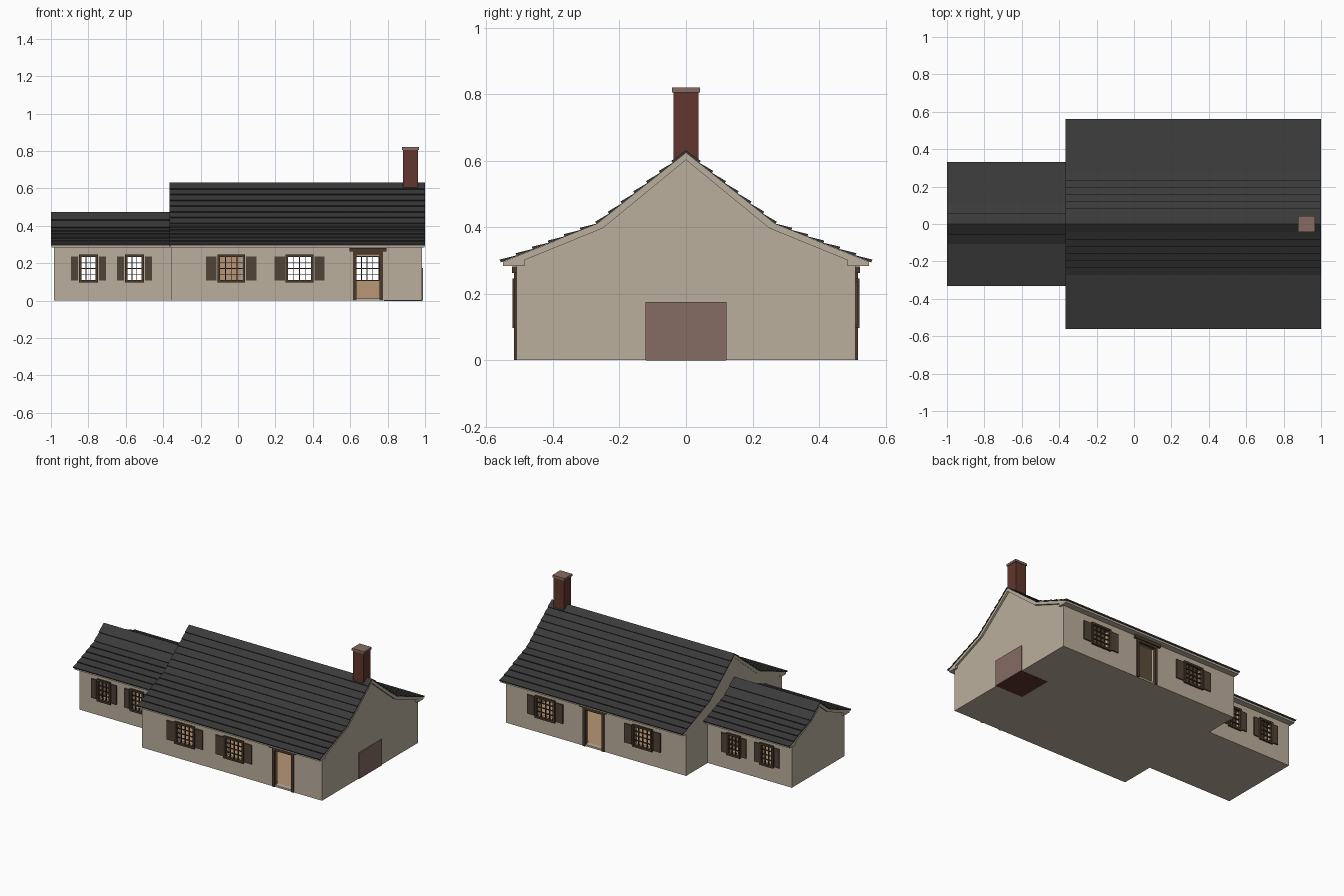
import bpy, bmesh, math
from mathutils import Matrix, Vector

if "Cube" in bpy.data.objects:
    bpy.data.objects.remove(bpy.data.objects["Cube"])


def material(name, r, g, b):
    m = bpy.data.materials.new(name)
    m.diffuse_color = (r, g, b, 1)
    m.use_nodes = True
    m.node_tree.nodes["Principled BSDF"].inputs["Base Color"].default_value = m.diffuse_color
    return m


PLASTER = material("beige plaster", 0.50, 0.43, 0.335)
INSIDE = material("tan interior", 0.48, 0.31, 0.18)
SLATE = material("dark slate", 0.042, 0.042, 0.042)
BRICK = material("red brick", 0.12, 0.037, 0.026)
STONE = material("pinkish stone", 0.235, 0.15, 0.125)
FRAME = material("dark brown wood", 0.07, 0.042, 0.025)
SHUTTER = material("shutter brown", 0.082, 0.056, 0.037)


def finish(bm, name, mat):
    bmesh.ops.recalc_face_normals(bm, faces=bm.faces)
    me = bpy.data.meshes.new(name)
    bm.to_mesh(me)
    bm.free()
    me.materials.append(mat)
    ob = bpy.data.objects.new(name, me)
    bpy.context.collection.objects.link(ob)
    return ob


def boxes(name, items, mat):
    """Object made of boxes given as (x0, x1, y0, y1, z0, z1)."""
    bm = bmesh.new()
    for x0, x1, y0, y1, z0, z1 in items:
        m = Matrix.Translation(((x0 + x1) / 2, (y0 + y1) / 2, (z0 + z1) / 2))
        m = m @ Matrix.Diagonal((abs(x1 - x0), abs(y1 - y0), abs(z1 - z0), 1))
        bmesh.ops.create_cube(bm, size=1, matrix=m)
    return finish(bm, name, mat)


def prisms(name, outlines, x0, x1, mat):
    """Extrude (y, z) outlines along x."""
    bm = bmesh.new()
    for pts in outlines:
        a = [bm.verts.new((x0, y, z)) for y, z in pts]
        b = [bm.verts.new((x1, y, z)) for y, z in pts]
        bm.faces.new(a)
        bm.faces.new(b)
        for i in range(len(a)):
            j = (i + 1) % len(a)
            bm.faces.new((a[i], a[j], b[j], b[i]))
    return finish(bm, name, mat)


def mirrored(half):
    return [half, [(-y, z) for y, z in half]]


def symmetric(half):
    """Full outline from a half that starts on the centre line."""
    return half + [(-y, z) for y, z in reversed(half[1:])]


def cut(ob, bounds):
    cutter = boxes("cutter", [bounds], PLASTER)
    cutter.hide_render = True
    mod = ob.modifiers.new("cut", 'BOOLEAN')
    mod.operation, mod.solver, mod.object = 'DIFFERENCE', 'EXACT', cutter
    bpy.context.view_layer.objects.active = ob
    bpy.ops.object.modifier_apply(modifier=mod.name)
    bpy.data.objects.remove(cutter, do_unlink=True)


def hollow(ob, room, wall_y, openings):
    """Hollow the house, cut openings (cx, half width, z0, z1, side), paint the room."""
    cut(ob, room)
    for cx, hw, z0, z1, s in openings:
        cut(ob, (cx - hw, cx + hw, s * (wall_y - 0.045), s * (wall_y + 0.05), z0, z1))
    ob.data.materials.clear()
    ob.data.materials.append(PLASTER)
    ob.data.materials.append(INSIDE)
    e = 0.001
    for p in ob.data.polygons:
        c = p.center
        p.material_index = int(room[0] - e < c.x < room[1] + e and room[2] - e < c.y < room[3] + e
                               and room[4] - e < c.z < room[5] + e)


def roof(name, line, rows, x0, x1, inner):
    """Beige board with boxed eaves, covered by stepped slate courses."""
    ey, ez = line[-1]
    board = line[:-1] + [(ey - 0.007, ez + 0.002), (ey - 0.007, 0.283), (inner[-1][0], 0.283)] + inner[::-1]
    prisms(name + "_board", mirrored(board), x0 + 0.004, x1 - 0.004, PLASTER)
    top = []
    for (p, q), n in zip(zip(line, line[1:]), rows):
        p, q = Vector(p), Vector(q)
        d = (q - p).normalized()
        nrm = Vector((-d.y, d.x))
        for i in range(n):
            top.append(tuple(p.lerp(q, i / n) + nrm * 0.002))
            top.append(tuple(p.lerp(q, (i + 1) / n) + nrm * 0.009))
    top[0] = (0, line[0][1] + 0.008)
    prisms(name + "_slates", mirrored(top + line[::-1]), x0, x1, SLATE)


def window(name, cx, hw, wall_y, s, cols, shutter_w):
    z0, z1, t = 0.097, 0.246, 0.013
    a, b = s * (wall_y - 0.01), s * (wall_y + 0.012)
    bars = [(cx - hw, cx - hw + t, a, b, z0, z1), (cx + hw - t, cx + hw, a, b, z0, z1),
            (cx - hw, cx + hw, a, b, z0, z0 + t), (cx - hw, cx + hw, a, b, z1 - t, z1)]
    a, b, m = s * (wall_y - 0.005), s * (wall_y + 0.004), 0.0022
    for i in range(1, cols):
        x = cx - hw + t + 2 * (hw - t) * i / cols
        bars.append((x - m, x + m, a, b, z0 + t, z1 - t))
    for i in range(1, 4):
        z = z0 + t + (z1 - z0 - 2 * t) * i / 4
        bars.append((cx - hw + t, cx + hw - t, a, b, z - m, z + m))
    boxes(name + "_frame", bars, FRAME)
    near, far = hw + 0.005, hw + 0.005 + shutter_w
    a, b = s * (wall_y - 0.002), s * (wall_y + 0.008)
    boxes(name + "_shutters", [(cx + k * near, cx + k * far, a, b, 0.108, 0.236) for k in (-1, 1)], SHUTTER)


def door(name, cx, s):
    a, b = s * 0.495, s * 0.518
    boxes(name, [(cx - 0.08, cx - 0.062, a, b, 0.001, 0.265), (cx + 0.062, cx + 0.08, a, b, 0.001, 0.265),
                 (cx - 0.08, cx + 0.08, a, b, 0.247, 0.265),
                 (cx - 0.1, cx + 0.1, a, s * 0.524, 0.262, 0.282)], FRAME)


# Main house: walls, rooms and openings
main_windows = [(-0.036, -1), (0.329, -1), (-0.036, 1), (0.69, 1)]
main_doors = [(0.695, -1), (0.329, 1)]
main = prisms("main_walls", [symmetric([(0, 0.61), (0.25, 0.402), (0.51, 0.295), (0.51, 0)])],
              -0.358, 0.983, PLASTER)
hollow(main, (-0.328, 0.953, -0.48, 0.48, 0.012, 0.275), 0.51,
       [(x, 0.064, 0.107, 0.236, s) for x, s in main_windows]
       + [(x, 0.064, 0.012, 0.25, s) for x, s in main_doors])
boxes("inner_partition", [(-0.335, 0.02, -0.01, 0.01, 0.01, 0.28)], INSIDE)
roof("main_roof", [(0, 0.623), (0.268, 0.409), (0.557, 0.294)], (7, 6), -0.365, 1.0,
     [(0, 0.602), (0.25, 0.397), (0.485, 0.301)])

# Side wing
wing = prisms("wing_walls", [symmetric([(0, 0.452), (0.09, 0.38), (0.28, 0.295), (0.28, 0)])],
              -0.985, -0.35, PLASTER)
wing_x = (-0.8, -0.554)
hollow(wing, (-0.955, -0.39, -0.25, 0.25, 0.012, 0.275), 0.28,
       [(x, 0.041, 0.107, 0.236, s) for x in wing_x for s in (-1, 1)])
roof("wing_roof", [(0, 0.466), (0.1, 0.386), (0.327, 0.294)], (2, 5), -1.0, -0.36,
     [(0, 0.445), (0.085, 0.375), (0.255, 0.301)])

# Windows with shutters, door surrounds
for x, s in main_windows:
    window("main_window", x, 0.074, 0.51, s, 4, 0.055)
for x in wing_x:
    for s in (-1, 1):
        window("wing_window", x, 0.051, 0.28, s, 3, 0.037)
for x, s in main_doors:
    door("door_surround", x, s)

# Chimney, cap and hearth block on the right gable
boxes("chimney", [(0.882, 0.962, -0.038, 0.038, 0.1, 0.806)], BRICK)
boxes("chimney_cap", [(0.877, 0.967, -0.042, 0.042, 0.805, 0.82)], STONE)
boxes("hearth_block", [(0.78, 0.985, -0.12, 0.12, -0.001, 0.173)], BRICK)
boxes("hearth_back", [(0.983, 0.989, -0.122, 0.122, 0, 0.175)], STONE)
